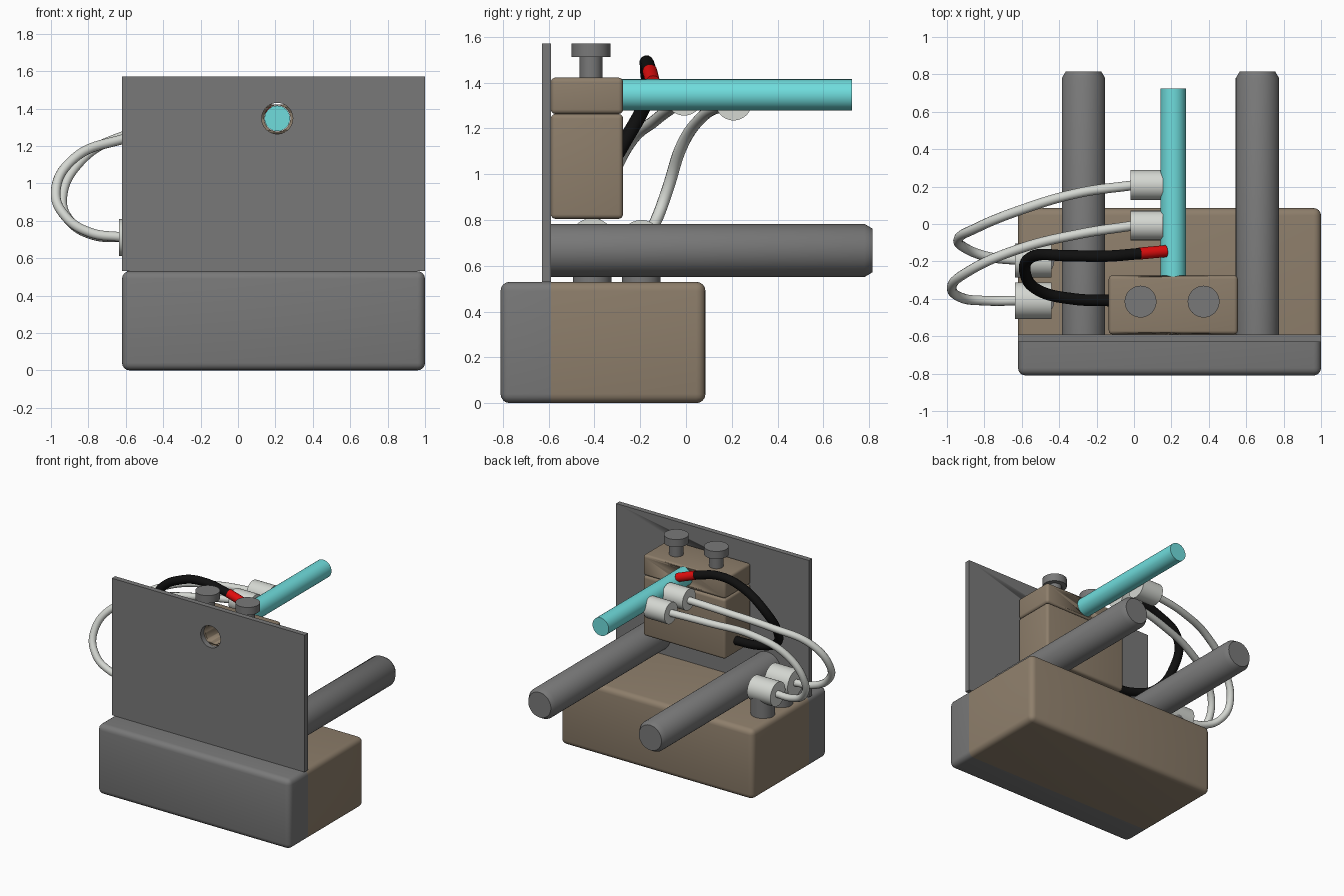
import bpy, bmesh, math
from mathutils import Vector

cube = bpy.data.objects.get("Cube")
if cube:
    bpy.data.objects.remove(cube, do_unlink=True)


def material(name, rgb):
    m = bpy.data.materials.new(name)
    m.use_nodes = True
    m.diffuse_color = (*rgb, 1)
    m.node_tree.nodes["Principled BSDF"].inputs["Base Color"].default_value = (*rgb, 1)
    return m


GREY = material("dark grey metal", (0.19, 0.19, 0.19))
BROWN = material("warm brown", (0.27, 0.21, 0.147))
CYAN = material("cyan", (0.16, 0.72, 0.72))
WHITE = material("off white", (0.66, 0.68, 0.64))
RED = material("red", (0.75, 0.004, 0.004))
BLACK = material("black rubber", (0.005, 0.005, 0.005))


def finish(name, bm, *mats):
    bmesh.ops.recalc_face_normals(bm, faces=bm.faces)
    mesh = bpy.data.meshes.new(name)
    bm.to_mesh(mesh)
    bm.free()
    ob = bpy.data.objects.new(name, mesh)
    bpy.context.collection.objects.link(ob)
    for m in mats:
        mesh.materials.append(m)
    bpy.ops.object.select_all(action='DESELECT')
    ob.select_set(True)
    bpy.context.view_layer.objects.active = ob
    bpy.ops.object.shade_smooth_by_angle(angle=math.radians(35))
    return ob


def box_mesh(lo, hi, bevel=0):
    bm = bmesh.new()
    bmesh.ops.create_cube(bm, size=1)
    lo, hi = Vector(lo), Vector(hi)
    for v in bm.verts:
        v.co = (lo + hi) / 2 + v.co * (hi - lo)
    if bevel:
        bmesh.ops.bevel(bm, geom=bm.edges[:], offset=bevel, segments=4,
                        profile=0.5, affect='EDGES')
    return bm


def rod(name, start, end, radius, mat, chamfer=0):
    """Cylinder between two points, optionally chamfered at its far end."""
    start, end = Vector(start), Vector(end)
    axis = end - start
    turn = axis.to_track_quat('Z', 'Y')
    rings = [(0, radius), (axis.length - chamfer, radius)]
    if chamfer:
        rings.append((axis.length, radius - chamfer * 0.6))
    bm = bmesh.new()
    n, loops = 48, []
    for h, r in rings:
        loops.append([bm.verts.new(start + turn @ Vector((
            r * math.cos(math.tau * i / n), r * math.sin(math.tau * i / n), h)))
            for i in range(n)])
    for a, b in zip(loops, loops[1:]):
        for i in range(n):
            j = (i + 1) % n
            bm.faces.new((a[i], a[j], b[j], b[i]))
    bm.faces.new(loops[0])
    bm.faces.new(loops[-1])
    return finish(name, bm, mat)


def cable(name, points, radius, mat):
    """Smooth tube through the given points."""
    cu = bpy.data.curves.new(name, 'CURVE')
    cu.dimensions = '3D'
    cu.bevel_depth = radius
    cu.bevel_resolution = 4
    cu.resolution_u = 10
    cu.use_fill_caps = True
    sp = cu.splines.new('BEZIER')
    sp.bezier_points.add(len(points) - 1)
    for bp, p in zip(sp.bezier_points, points):
        bp.co = p
        bp.handle_left_type = bp.handle_right_type = 'AUTO'
    cu.materials.append(mat)
    ob = bpy.data.objects.new(name, cu)
    bpy.context.collection.objects.link(ob)
    return ob


def cut(target, cutter):
    mod = target.modifiers.new("bore", 'BOOLEAN')
    mod.object = cutter
    mod.solver = 'EXACT'
    cutter.hide_render = True
    cutter.hide_set(True)
    cutter.display_type = 'WIRE'


# Base box: grey front, brown body
SPLIT = -0.59
bm = box_mesh((-0.62, -0.81, 0), (1.0, 0.085, 0.53), 0.04)
bmesh.ops.bisect_plane(bm, geom=bm.verts[:] + bm.edges[:] + bm.faces[:],
                       plane_co=(0, SPLIT, 0), plane_no=(0, 1, 0))
for f in bm.faces:
    f.material_index = int(f.calc_center_median().y > SPLIT)
finish("base_box", bm, GREY, BROWN)

# Upright plate and clamp blocks, bored for the cyan rod
X, Z = 0.21, 1.347
plate = finish("upright_plate", box_mesh((-0.62, -0.63, 0.53), (1, SPLIT, 1.57)), GREY)
lower = finish("clamp_lower_block",
               box_mesh((-0.135, SPLIT, 0.805), (0.555, -0.275, 1.263), 0.02), BROWN)
upper = finish("clamp_upper_block",
               box_mesh((-0.135, SPLIT, 1.263), (0.555, -0.275, 1.422), 0.02), BROWN)
cut(plate, rod("plate_hole_cutter", (X, -0.8, Z), (X, -0.5, Z), 0.083, GREY))
cut(upper, rod("clamp_bore_cutter", (X, -0.8, Z), (X, 0, Z), 0.07, BROWN))
rod("cyan_rod", (X, -0.29, Z), (X, 0.725, Z), 0.068, CYAN)

# Clamp screws
for side, x in (("right", 0.035), ("left", 0.372)):
    rod(f"{side}_screw_stem", (x, -0.415, 1.4), (x, -0.415, 1.52), 0.05, GREY)
    rod(f"{side}_screw_head", (x, -0.415, 1.512), (x, -0.415, 1.57), 0.085, GREY)

# Long round support bars
for side, x in (("right", -0.27), ("left", 0.66)):
    rod(f"{side}_support_bar", (x, SPLIT, 0.667), (x, 0.815, 0.667), 0.116, GREY, 0.035)

# Lower sockets on round posts, upper plugs on the rod
for side, y, r in (("front", -0.41, 0.098), ("back", -0.195, 0.09)):
    rod(f"{side}_socket_post", (-0.51, y, 0.52), (-0.51, y, 0.7), 0.084, GREY)
    rod(f"{side}_socket", (-0.635, y, 0.71), (-0.44, y, 0.71), r, WHITE)
rod("front_plug", (-0.02, -0.008, 1.335), (0.155, -0.008, 1.335), 0.079, WHITE)
rod("back_plug", (-0.02, 0.208, 1.315), (0.155, 0.208, 1.315), 0.08, WHITE)

# White cables
cable("front_white_cable", [
    (0, -0.008, 1.33), (-0.3, -0.055, 1.295), (-0.62, -0.135, 1.235),
    (-0.88, -0.25, 1.13), (-0.975, -0.34, 0.95), (-0.92, -0.395, 0.82),
    (-0.8, -0.41, 0.74), (-0.6, -0.41, 0.71)], 0.026, WHITE)
cable("back_white_cable", [
    (0, 0.208, 1.315), (-0.3, 0.165, 1.3), (-0.62, 0.07, 1.25),
    (-0.84, -0.02, 1.12), (-0.94, -0.085, 0.92), (-0.9, -0.13, 0.8),
    (-0.78, -0.175, 0.725), (-0.6, -0.195, 0.71)], 0.026, WHITE)

# Black cable with red tip
cable("black_cable", [
    (-0.1, -0.41, 0.9), (-0.33, -0.4, 0.92), (-0.51, -0.355, 1.0),
    (-0.58, -0.27, 1.14), (-0.545, -0.175, 1.32), (-0.35, -0.17, 1.455),
    (-0.15, -0.172, 1.488), (0.035, -0.158, 1.448)], 0.031, BLACK)
rod("red_cable_tip", (0.03, -0.158, 1.45), (0.17, -0.145, 1.4), 0.032, RED)
